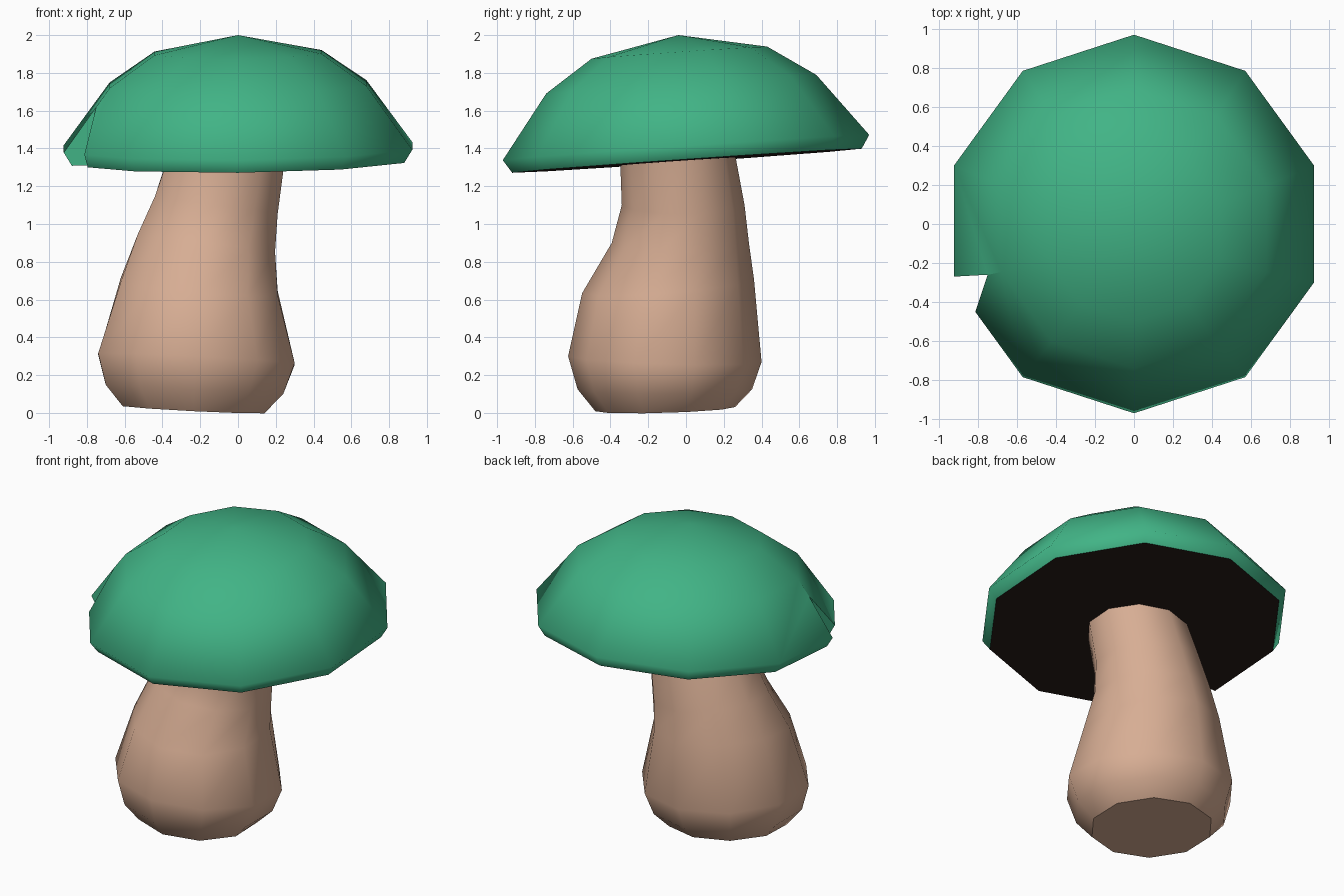
import bpy, bmesh, math

if "Cube" in bpy.data.objects:
    bpy.data.objects.remove(bpy.data.objects["Cube"])

SIDES = 10


def material(name, rgb):
    m = bpy.data.materials.new(name)
    m.diffuse_color = (*rgb, 1)
    m.use_nodes = True
    m.node_tree.nodes["Principled BSDF"].inputs["Base Color"].default_value = m.diffuse_color
    return m


GREEN = material("cap green", (0.053, 0.455, 0.238))
DARK = material("underside dark brown", (0.020, 0.011, 0.009))
TAN = material("stem tan", (0.68, 0.42, 0.295))


def ring(bm, cx, cy, cz, rx, ry, sx, sy):
    """Tilted polygon ring: centre, radii, slopes along x and y."""
    vs = []
    for i in range(SIDES):
        a = math.pi / 2 + math.tau * i / SIDES
        x, y = rx * math.cos(a), ry * math.sin(a)
        vs.append(bm.verts.new((cx + x, cy + y, cz + sx * x + sy * y)))
    return vs


def loft(name, rings, mats, apex=None):
    """Skin rings from bottom to top, close the base and the top."""
    bm = bmesh.new()
    loops = [ring(bm, *r) for r in rings]
    bm.faces.new(loops[0][::-1])
    for lo, hi in zip(loops, loops[1:]):
        for i in range(SIDES):
            j = (i + 1) % SIDES
            bm.faces.new((lo[i], lo[j], hi[j], hi[i]))
    if apex:
        tip = bm.verts.new(apex)
        for i in range(SIDES):
            bm.faces.new((loops[-1][i], loops[-1][(i + 1) % SIDES], tip))
    else:
        bm.faces.new(loops[-1])
    bmesh.ops.recalc_face_normals(bm, faces=bm.faces)
    return finish(name, bm, mats)


def finish(name, bm, mats):
    me = bpy.data.meshes.new(name)
    bm.to_mesh(me)
    bm.free()
    ob = bpy.data.objects.new(name, me)
    bpy.context.collection.objects.link(ob)
    for m in mats:
        me.materials.append(m)
    return ob


def select(ob):
    bpy.ops.object.select_all(action='DESELECT')
    ob.select_set(True)
    bpy.context.view_layer.objects.active = ob


# Stem: bent, bulging at the foot
w = 1 / math.cos(math.pi / SIDES)  # flats face +-x
stem_rows = [
    (-0.235, -0.11, 0.02, 0.375, 0.37, -0.05, 0.03),
    (-0.23, -0.112, 0.125, 0.47, 0.462, -0.05, 0.0),
    (-0.22, -0.112, 0.285, 0.52, 0.512, -0.05, -0.03),
    (-0.205, -0.095, 0.67, 0.415, 0.455, -0.085, 0.08),
    (-0.167, -0.03, 0.90, 0.363, 0.363, -0.13, 0.0),
    (-0.115, -0.015, 1.10, 0.325, 0.325, -0.14, 0.0),
    (-0.05, -0.05, 1.40, 0.305, 0.30, 0.0, 0.07),
]
stem = loft("stem", [(x, y, z, rx * w, ry, a, b)
                     for x, y, z, rx, ry, a, b in stem_rows], [TAN])
select(stem)
bpy.ops.object.shade_smooth_by_angle(angle=math.radians(40))

# Cap: tilted dome with a flat dark underside
cap_rows = [(0.005, 1.335, 0.925), (0, 1.405, 0.97),
            (-0.025, 1.74, 0.715), (-0.035, 1.907, 0.465)]
cap = loft("cap", [(0, y, z, r, r, 0.009, 0.069) for y, z, r in cap_rows],
           [GREEN, DARK], apex=(0, -0.04, 2.0))

# Notch: vertical wedge cut from the left rim
bm = bmesh.new()
plan = [(-0.75, -0.26), (-1.11, -0.28), (-0.89, -0.68)]
lo = [bm.verts.new((x, y, 1.0)) for x, y in plan]
hi = [bm.verts.new((x, y, 2.2)) for x, y in plan]
bm.faces.new(lo[::-1])
bm.faces.new(hi)
for i in range(3):
    j = (i + 1) % 3
    bm.faces.new((lo[i], lo[j], hi[j], hi[i]))
bmesh.ops.recalc_face_normals(bm, faces=bm.faces)
cutter = finish("notch_cutter", bm, [GREEN])
cutter.hide_render = True
mod = cap.modifiers.new("notch", 'BOOLEAN')
mod.operation = 'DIFFERENCE'
mod.solver = 'EXACT'
mod.object = cutter
select(cap)
bpy.ops.object.modifier_apply(modifier=mod.name)
bpy.data.objects.remove(cutter)

# Underside colour by direction, sharp edges at the underside and notch
bm = bmesh.new()
bm.from_mesh(cap.data)
for f in bm.faces:
    f.smooth = True
    f.material_index = 1 if f.normal.z < -0.95 else 0
for e in bm.edges:
    if len(e.link_faces) == 2:
        a, b = e.link_faces
        wall = any(abs(f.normal.z) < 0.02 for f in (a, b))
        e.smooth = not wall and a.material_index == b.material_index
bm.to_mesh(cap.data)
bm.free()
